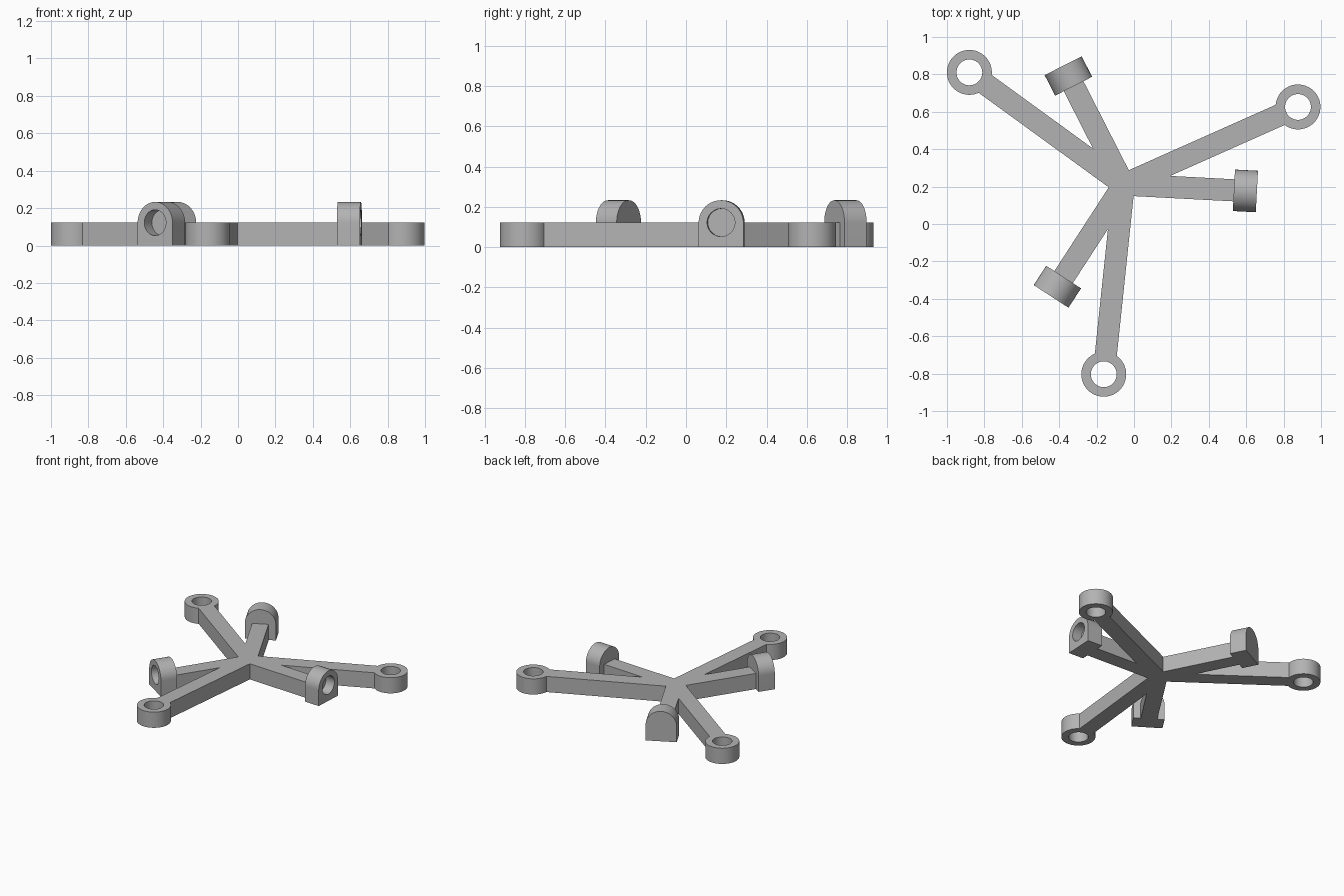
import bpy, bmesh
from math import sin, cos, asin, pi, radians
from mathutils import Matrix, Vector

old = bpy.data.objects.get("Cube")
if old:
    bpy.data.objects.remove(old, do_unlink=True)

HUB = Vector((-0.055, 0.211, 0))
THICK = 0.122            # frame height, also the socket bore height
HALF = 0.059             # half width of every arm
RING_DIST, RING_R, HOLE_R = 1.02, 0.12, 0.069
SOCK_IN, SOCK_OUT, SOCK_R, BORE_DEPTH = 0.59, 0.713, 0.111, 0.075
LONG = [radians(a) for a in (24, 144, 264)]
SHORT = [radians(a) for a in (-3, 117, 237)]

grey = bpy.data.materials.new("plain grey")
grey.use_nodes = True
grey.diffuse_color = (0.45, 0.45, 0.45, 1)
grey.node_tree.nodes["Principled BSDF"].inputs["Base Color"].default_value = (0.45, 0.45, 0.45, 1)


def prism(name, outline, depth, matrix):
    """Extrude a flat outline along local z and place it."""
    bm = bmesh.new()
    face = bm.faces.new([bm.verts.new((x, y, 0)) for x, y in outline])
    top = bmesh.ops.extrude_face_region(bm, geom=[face])
    verts = [v for v in top["geom"] if isinstance(v, bmesh.types.BMVert)]
    bmesh.ops.translate(bm, verts=verts, vec=(0, 0, depth))
    bm.transform(matrix)
    bmesh.ops.recalc_face_normals(bm, faces=bm.faces)
    mesh = bpy.data.meshes.new(name)
    bm.to_mesh(mesh)
    bm.free()
    mesh.materials.append(grey)
    obj = bpy.data.objects.new(name, mesh)
    bpy.context.collection.objects.link(obj)
    return obj


def arc(radius, start, end, steps, cx=0, cy=0):
    return [(cx + radius * cos(start + (end - start) * i / steps),
             cy + radius * sin(start + (end - start) * i / steps))
            for i in range(steps + 1)]


def cut(obj, cutter):
    """Subtract the cutter, then discard it."""
    cutter.hide_render = True
    bpy.context.view_layer.objects.active = obj
    mod = obj.modifiers.new("hole", 'BOOLEAN')
    mod.operation, mod.solver, mod.object = 'DIFFERENCE', 'EXACT', cutter
    bpy.ops.object.modifier_apply(modifier=mod.name)
    bpy.data.objects.remove(cutter, do_unlink=True)


def shade(obj):
    bpy.ops.object.select_all(action='DESELECT')
    obj.select_set(True)
    bpy.context.view_layer.objects.active = obj
    bpy.ops.object.shade_smooth_by_angle(angle=radians(30))


# Star frame: one outline walking round all six arms
arms = sorted([(a, True) for a in LONG] + [(a, False) for a in SHORT])
outline = []
for i, (angle, is_long) in enumerate(arms):
    if is_long:
        neck = pi - asin(HALF / RING_R)
        outline += arc(RING_R, angle - neck, angle + neck, 56,
                       RING_DIST * cos(angle), RING_DIST * sin(angle))
    else:
        for side in (-HALF, HALF):
            outline.append((SOCK_IN * cos(angle) - side * sin(angle),
                            SOCK_IN * sin(angle) + side * cos(angle)))
    # Inner corner shared with the next arm
    gap = (arms[(i + 1) % len(arms)][0] - angle) % (2 * pi)
    reach, mid = HALF / sin(gap / 2), angle + gap / 2
    outline.append((reach * cos(mid), reach * sin(mid)))
frame = prism("star_frame", outline, THICK, Matrix.Translation(HUB))

# Upright holes through the arm rings
circle = arc(HOLE_R, 0, 2 * pi, 48)[:-1]
for a in LONG:
    spot = HUB + Vector((RING_DIST * cos(a), RING_DIST * sin(a), -0.1))
    cut(frame, prism("ring_cutter", circle, 0.4, Matrix.Translation(spot)))
shade(frame)

# Arched end sockets with blind bores facing outward
arch = [(-SOCK_R, 0)] + arc(SOCK_R, pi, 0, 32, 0, THICK) + [(SOCK_R, 0)]
bore = arc(HOLE_R, 0, 2 * pi, 48, 0, THICK)[:-1]
# local x -> sideways, local y -> up, local z -> outward
upright = Matrix(((0, 0, 1, 0), (1, 0, 0, 0), (0, 1, 0, 0), (0, 0, 0, 1)))
for i, a in enumerate(SHORT):
    place = Matrix.Translation(HUB) @ Matrix.Rotation(a, 4, 'Z') @ upright
    socket = prism(f"end_socket_{i + 1}", arch, SOCK_OUT - SOCK_IN,
                   place @ Matrix.Translation((0, 0, SOCK_IN)))
    start = SOCK_OUT - BORE_DEPTH
    cut(socket, prism("bore_cutter", bore, 0.2, place @ Matrix.Translation((0, 0, start))))
    shade(socket)
